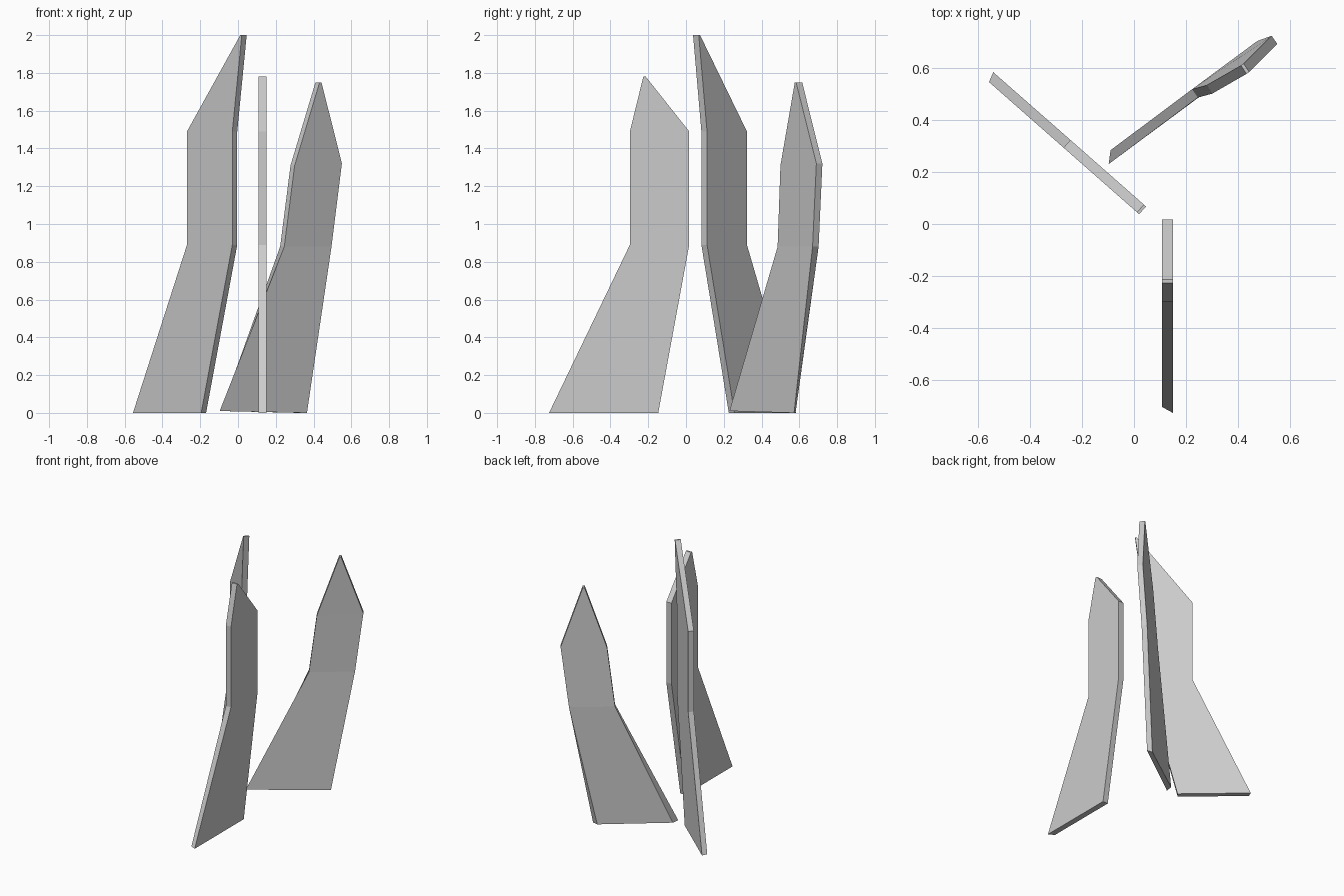
import bpy
import bmesh
from mathutils import Vector

if "Cube" in bpy.data.objects:
    bpy.data.objects.remove(bpy.data.objects["Cube"])


def slab(name, outline, offset, tweaks=None):
    """Closed slab: front outline plus a back copy moved by offset (tweaks per corner)."""
    tweaks = tweaks or {}
    bm = bmesh.new()
    front = [bm.verts.new(p) for p in outline]
    back = [bm.verts.new(Vector(p) + Vector(tweaks.get(i, offset)))
            for i, p in enumerate(outline)]
    n = len(outline)
    # Split the faces into level bands so slightly bent slabs stay clean
    for k in range(n // 2 - 1):
        ids = (k, k + 1, n - 2 - k, n - 1 - k)
        bm.faces.new([front[i] for i in ids])
        bm.faces.new([back[i] for i in reversed(ids)])
    for i in range(n):
        j = (i + 1) % n
        bm.faces.new((front[i], back[i], back[j], front[j]))
    bmesh.ops.recalc_face_normals(bm, faces=bm.faces)
    mesh = bpy.data.meshes.new(name)
    bm.to_mesh(mesh)
    bm.free()
    obj = bpy.data.objects.new(name, mesh)
    bpy.context.collection.objects.link(obj)
    return obj


# Outlines run up the inner edge, over the tip and down the outer edge

# Front blade, standing along y
front_yz = [(-0.147, 0), (0.017, 0.89), (0.017, 1.49), (-0.213, 1.78),
            (-0.226, 1.78), (-0.297, 1.49), (-0.297, 0.89), (-0.725, 0)]
slab("front_blade", [(0.15, y, z) for y, z in front_yz], (-0.042, 0, 0),
     {7: (-0.042, 0.023, 0)})

# Tall left blade, standing on a diagonal
left_xz = [(-0.195, 0), (-0.03, 0.89), (-0.03, 1.49), (0.02, 2.0),
           (0.012, 2.0), (-0.27, 1.49), (-0.27, 0.89), (-0.556, 0)]
slab("left_blade", [(x, 0.055 - 0.88 * x, z) for x, z in left_xz],
     (0.026, 0.03, 0), {7: (0.016, 0.038, 0)})

# Right blade, slightly twisted
slab("right_blade",
     [(0.365, 0.572, 0), (0.495, 0.67, 0.88), (0.55, 0.69, 1.32),
      (0.442, 0.583, 1.75), (0.432, 0.576, 1.75), (0.30, 0.50, 1.31),
      (0.245, 0.485, 0.88), (-0.097, 0.23, 0.01)],
     (-0.022, 0.032, 0),
     {0: (-0.04, 0.008, 0), 7: (0.007, 0.053, 0)})
